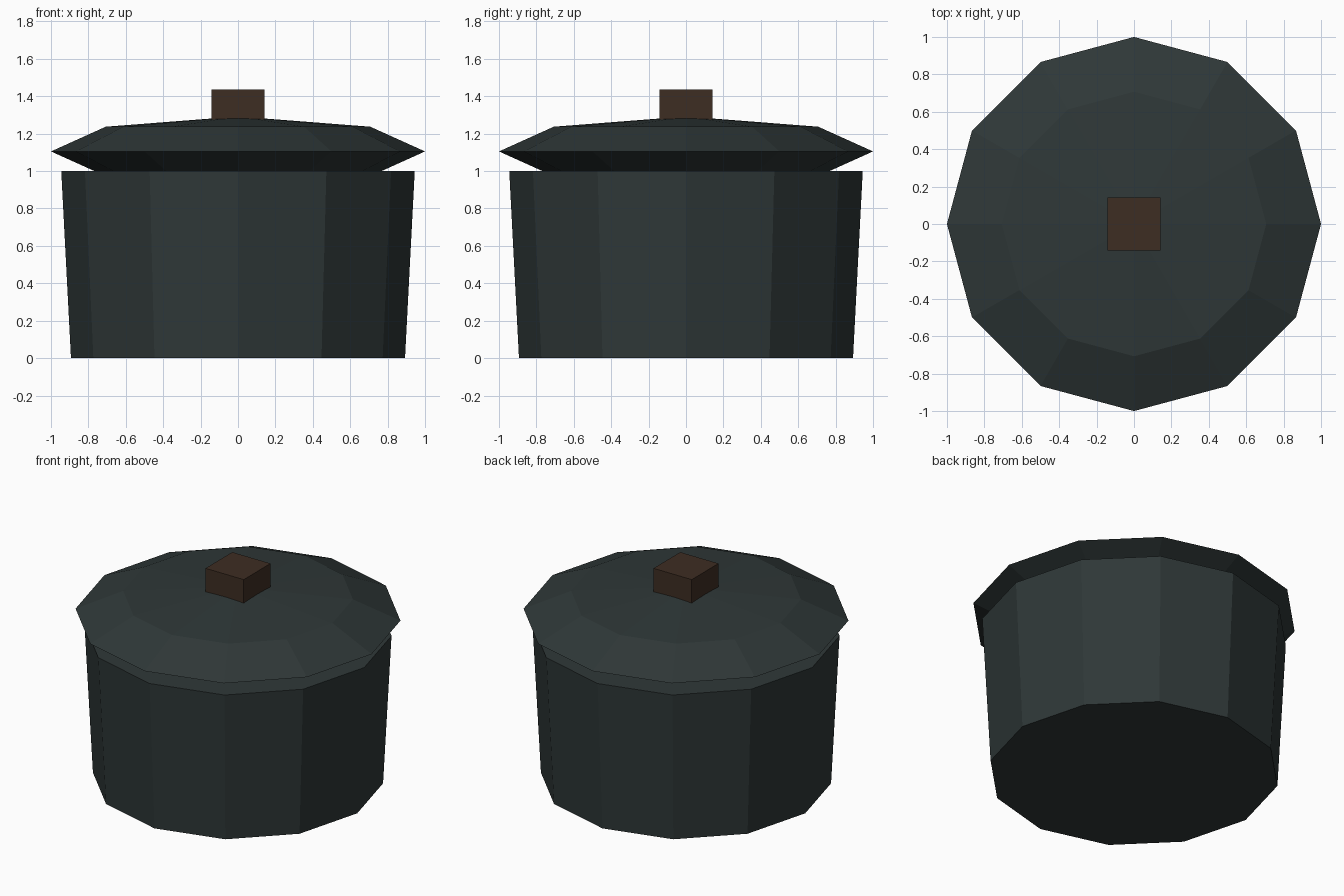
import bpy
import math

if "Cube" in bpy.data.objects:
    bpy.data.objects.remove(bpy.data.objects["Cube"])

SIDES = 12


def material(name, rgb):
    m = bpy.data.materials.new(name)
    m.diffuse_color = (*rgb, 1.0)
    m.use_nodes = True
    m.node_tree.nodes["Principled BSDF"].inputs["Base Color"].default_value = m.diffuse_color
    return m


iron = material("dark iron", (0.028, 0.039, 0.039))
wood = material("dark wood", (0.048, 0.026, 0.016))


def finish(name, mat):
    obj = bpy.context.object
    obj.name = name
    obj.data.materials.append(mat)
    return obj


# Pot body: tapered twelve-sided drum, slightly wider at the top
bpy.ops.mesh.primitive_cone_add(vertices=SIDES, radius1=0.893, radius2=0.945,
                                depth=1.0, location=(0, 0, 0.5))
finish("pot_body", iron)

# Lid: flattened faceted dome, its lower half resting in the pot
bpy.ops.mesh.primitive_uv_sphere_add(segments=SIDES, ring_count=4, radius=1.0,
                                     location=(0, 0, 1.105))
lid = finish("lid", iron)
lid.scale.z = 0.187

# Knob: cube centred on the peak of the lid
bpy.ops.mesh.primitive_cube_add(size=0.286, location=(0, 0, 1.292))
finish("lid_knob", wood)
